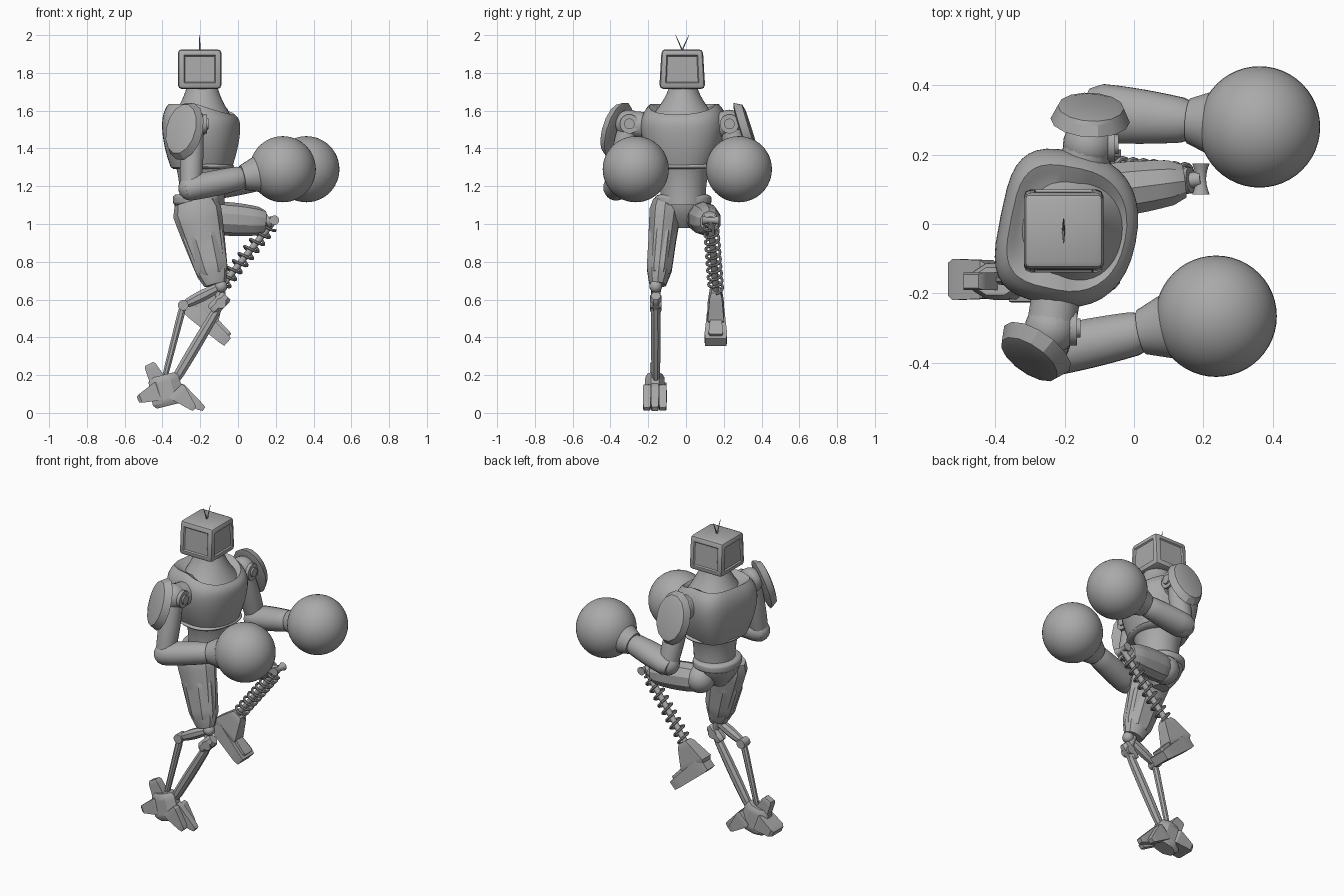
import bpy, bmesh, math
from mathutils import Matrix, Vector

starter = bpy.data.objects.get("Cube")
if starter:
    bpy.data.objects.remove(starter, do_unlink=True)

metal = bpy.data.materials.new("plain grey")
metal.use_nodes = True
metal.diffuse_color = (.4, .4, .4, 1)
metal.node_tree.nodes["Principled BSDF"].inputs["Base Color"].default_value = metal.diffuse_color

FORWARD, SIDE, UP = Vector((1, 0, 0)), Vector((0, 1, 0)), Vector((0, 0, 1))


def at(x, y, z):
    return Vector((x, y, z))


def finish(name, bm):
    """Turn a bmesh into a shaded object with the shared material."""
    bmesh.ops.recalc_face_normals(bm, faces=bm.faces)
    mesh = bpy.data.meshes.new(name)
    bm.to_mesh(mesh)
    bm.free()
    mesh.materials.append(metal)
    mesh.shade_smooth()
    mesh.set_sharp_from_angle(angle=math.radians(30))
    part = bpy.data.objects.new(name, mesh)
    bpy.context.collection.objects.link(part)


def loft(name, rings):
    """Skin a list of point rings and cap both ends."""
    bm = bmesh.new()
    loops = [[bm.verts.new(point) for point in ring] for ring in rings]
    for low, high in zip(loops, loops[1:]):
        for i in range(len(low)):
            bm.faces.new((low[i - 1], low[i], high[i], high[i - 1]))
    bm.faces.new(loops[0])
    bm.faces.new(loops[-1])
    finish(name, bm)


def skin(name, path, sizes, sides, ref):
    """Sweep an ellipse along a path; each size is (along ref, across ref)."""
    rings = []
    for k, (point, size) in enumerate(zip(path, sizes)):
        tangent = (path[min(k + 1, len(path) - 1)] - path[max(k - 1, 0)]).normalized()
        wide = (ref - tangent * tangent.dot(ref)).normalized()
        deep = tangent.cross(wide)
        reach = .5 / math.cos(math.pi / sides)
        turns = [math.tau * (i + .5) / sides for i in range(sides)]
        rings.append([point + reach * (wide * size[0] * math.cos(a) + deep * size[1] * math.sin(a))
                      for a in turns])
    loft(name, rings)


def limb(name, start, end, size, end_size=None, sides=16, ref=SIDE, bulge=0, crown=.2, steps=8):
    """Tapered limb with rounded ends and an optional swell in the middle."""
    first, last = Vector(size), Vector(end_size or size)
    ts = [i / steps for i in range(steps + 1)]
    swell = [(1 + bulge * math.sin(math.pi * t)) * (1 - crown * (2 * t - 1) ** 16) for t in ts]
    skin(name, [start.lerp(end, t) for t in ts],
         [first.lerp(last, t) * s for t, s in zip(ts, swell)], sides, ref)


def rod(name, start, end, width, sides=16, ref=SIDE):
    limb(name, start, end, (width, width), sides=sides, ref=ref, crown=0, steps=1)


def ball(name, centre, radius, segments=32):
    bm = bmesh.new()
    bmesh.ops.create_uvsphere(bm, u_segments=segments, v_segments=segments // 2, radius=radius)
    bmesh.ops.translate(bm, verts=bm.verts, vec=centre)
    finish(name, bm)


def body(name, low, high, depth, width, shape, twist=0, square=2, back=2, slope=0, overrun=1, sides=36, steps=20):
    """Stacked superellipses, squarer behind; past the top the surface folds back down inside."""
    spin = Matrix.Rotation(twist, 3, 'Z')
    rings = []
    for k in range(steps + 1):
        t = overrun * k / steps
        ring = []
        for i in range(sides):
            a = math.tau * i / sides
            c, s = math.cos(a), math.sin(a)
            power = 2 / (square if c > 0 else back)
            x = math.copysign(abs(c) ** power, c) * depth * shape(t)
            y = math.copysign(abs(s) ** power, s) * width * shape(t) ** 1.3
            z = low + (high - low) * (1 - abs(1 - t)) - slope * max(x, 0) * t ** 4
            ring.append(spine + spin @ at(x, y, z))
        rings.append(ring)
    loft(name, rings)


# Head: bevelled box, narrower on top, with recessed panels on its four walls
bm = bmesh.new()
bmesh.ops.create_cube(bm, size=1)
bmesh.ops.scale(bm, verts=bm.verts, vec=(.23, .24, .21))
bmesh.ops.bevel(bm, geom=bm.edges[:], offset=.02, segments=2, affect='EDGES', profile=.5)
walls = [f for f in bm.faces if f.calc_area() > .02 and abs(f.normal.z) < .5]
bmesh.ops.inset_individual(bm, faces=walls, thickness=.016, depth=0)
bmesh.ops.inset_individual(bm, faces=walls, thickness=.008, depth=-.008)
for vert in bm.verts:
    vert.co.y *= 1 - max(vert.co.z, 0)
head_centre = at(-.203, -.02, 1.82)
bmesh.ops.translate(bm, verts=bm.verts, vec=head_centre)
finish("head", bm)
for name, lean in (("right_antenna", -.035), ("left_antenna", .035)):
    limb(name, head_centre + UP * .1, head_centre + UP * .18 + SIDE * lean, (.008, .008), (.003, .003), sides=6)

# Torso, from neck to pelvis
spine = at(-.19, -.015, 0)
TWIST = -.2
body("neck", 1.54, 1.73, .175, .2, lambda t: .47 + .53 * (1 - t) ** 1.4)
body("chest", 1.3, 1.64, .2, .225, lambda t: math.sin(.9 + .93 * t) * (1 - .15 * t ** 8),
     twist=TWIST, square=2.3, back=3.5, slope=.35, overrun=1.1)
body("chest_rim", 1.29, 1.32, .165, .185, lambda t: .9 + .1 * math.sin(math.pi * t), twist=TWIST, square=2.5)
body("belly", 1.1, 1.32, .145, .155, lambda t: .82 + .18 * t ** 3, twist=TWIST / 2)
spine = at(-.215, -.015, 0)
body("belt", 1.1, 1.155, .13, .15, lambda t: 1 - .1 * (2 * t - 1) ** 4, square=2.5)
body("pelvis", .98, 1.12, .125, .14, lambda t: math.sin(.4 + 1.1 * t), sides=16, steps=4)

# Arms: shoulder joint, shield pad, upper arm, forearm and round glove
poses = {
    "right": (at(-.24, -.3, 1.53), at(-.25, -.37, 1.19), at(.237, -.266, 1.29), at(-.55, -.8, .3), .14),
    "left": (at(-.13, .23, 1.53), at(-.1, .32, 1.2), at(.362, .28, 1.29), at(.05, .95, .3), .17),
}
for side, (shoulder, elbow, fist, outward, girth) in poses.items():
    ball(side + "_shoulder", shoulder, .075, 24)
    rod(side + "_shoulder_disc", shoulder, shoulder + FORWARD * .075, .1)
    rod(side + "_shoulder_cap", shoulder, shoulder + FORWARD * .085, .055)
    rod(side + "_shoulder_socket", shoulder, shoulder.lerp(at(-.19, 0, 1.5), .6), .14, ref=FORWARD)
    pad = shoulder + outward * .065 - UP * .06
    limb(side + "_shoulder_pad", pad, pad + outward * .055, (.32, .23), (.26, .18), sides=14, ref=UP)
    limb(side + "_upper_arm", shoulder, elbow, (.11, .11), bulge=.12, crown=0)
    ball(side + "_elbow", elbow, .066, 24)
    limb(side + "_forearm", elbow.lerp(fist, -.07), elbow.lerp(fist, .6), (girth, .13), (.12, .12), bulge=.08)
    limb(side + "_cuff", elbow.lerp(fist, .56), elbow.lerp(fist, .8), (.13, .13), (.22, .22), sides=24, crown=0)
    ball(side + "_glove", fist, .175, 48)

# Standing leg: thigh with an outer plate, then two thin shin struts
hip, thigh_end = at(-.23, -.105, 1.12), at(-.12, -.15, .68)
limb("right_thigh", hip, thigh_end, (.17, .26), (.11, .14), sides=10, bulge=.03, crown=.2)
limb("right_thigh_plate", hip.lerp(thigh_end, .35), hip.lerp(thigh_end, .88), (.15, .22), (.13, .165),
     sides=8, crown=.1)
knee, shin_pin, rear_pin = at(-.09, -.16, .67), at(-.09, -.16, .58), at(-.29, -.16, .57)
front_ankle, rear_ankle = at(-.34, -.16, .16), at(-.39, -.16, .18)
ball("right_knee", knee, .034, 16)
rod("right_knee_post", thigh_end, shin_pin, .04)
for name, pin in (("right_shin_pin", shin_pin), ("right_rear_pin", rear_pin)):
    rod(name, pin - SIDE * .03, pin + SIDE * .03, .055, ref=FORWARD)
limb("right_knee_bracket", at(-.06, -.16, .62), at(-.14, -.16, .54), (.06, .07), sides=8)
limb("right_knee_link", knee, rear_pin, (.035, .04), sides=8, bulge=.5)
limb("right_rear_shin", rear_pin, rear_ankle, (.035, .04), (.03, .03), sides=8)
limb("right_front_shin", shin_pin, front_ankle, (.045, .045), (.04, .05), sides=8, bulge=.2)

# Standing foot: ankle block, long middle toe, shorter side toes, heel fin and spur
limb("right_ankle", at(-.4, -.165, .2), at(-.36, -.165, .04), (.1, .16), (.11, .18), sides=8)
for k in (-1, 0, 1):
    lane = SIDE * (.042 * k - .165)
    tip = at(-.18 - .05 * abs(k), 0, .02)
    limb(f"right_toe_{k + 2}", lane + at(-.33, 0, .12), lane + tip, (.04, .11), (.04, .03), sides=4)
limb("right_heel", at(-.41, -.16, .12), at(-.53, -.16, .07), (.11, .11), (.12, .04), sides=4)
limb("right_heel_fin", at(-.42, -.165, .16), at(-.47, -.165, .26), (.05, .09), (.05, .06), sides=4)

# Raised leg: thigh, knee spool, shin rod and coil spring
hip, knee = at(-.16, .085, 1.035), at(.193, .13, 1.02)
thigh_end = hip.lerp(knee, .86) - UP * .01
ball("left_hip", hip, .085, 24)
limb("left_thigh", hip, thigh_end, (.15, .16), (.12, .135), sides=10, bulge=.13)
rod("left_thigh_collar", thigh_end, hip.lerp(knee, .92), .075)
rod("left_knee_neck", thigh_end, knee, .045)
limb("left_knee_spool", knee - SIDE * .045, knee + SIDE * .045, (.05, .05), ref=FORWARD, bulge=-.4, crown=0)
ankle = at(-.12, .16, .63)
rod("left_shin_rod", knee, ankle, .034)
axis = (ankle - knee).normalized()
across = axis.cross(SIDE).normalized()
over = axis.cross(across)
turns, steps = 9, 16
coil = []
for i in range(turns * steps + 1):
    a = math.tau * i / steps
    along = knee.lerp(ankle, .08 + .86 * i / (turns * steps))
    coil.append(along + .037 * (across * math.cos(a) + over * math.sin(a)))
skin("left_shin_spring", coil, [(.014, .014)] * len(coil), 8, axis)

# Raised foot: ankle block on a wedge that widens to the toe
heel, toe = at(-.26, .158, .56), at(-.055, .158, .375)
limb("left_ankle", at(-.1, .158, .65), at(-.19, .158, .52), (.06, .07), (.09, .2), sides=4)
limb("left_foot", heel, toe, (.08, .09), (.125, .06), sides=4, crown=.1)
lift = at(.03, 0, .035)
limb("left_foot_panel", heel.lerp(toe, .55) + lift, heel.lerp(toe, .95) + lift * .8, (.06, .02), (.08, .02), sides=4)
